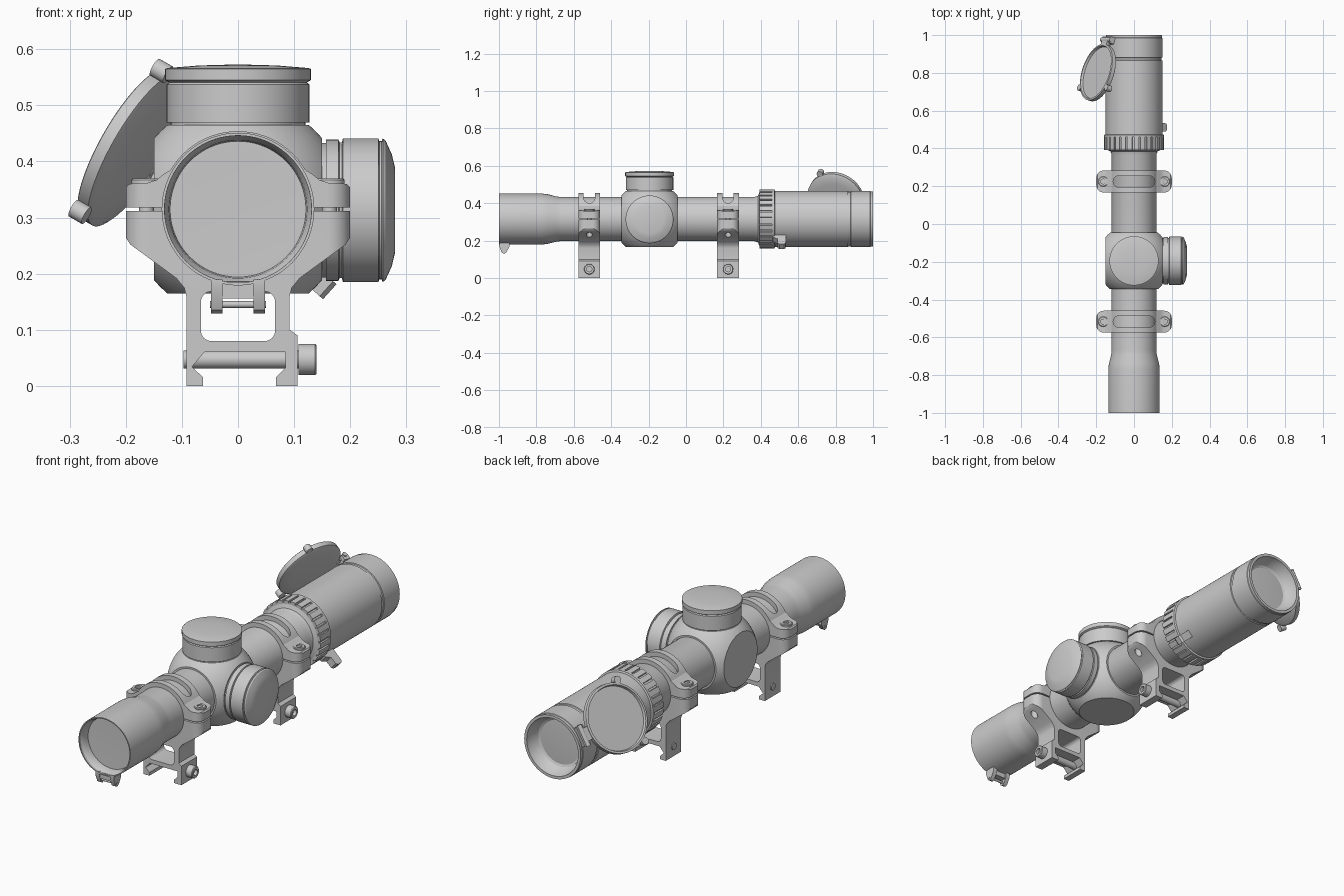
import bpy, bmesh
from math import cos, sin, pi, radians
from mathutils import Matrix, Vector

if "Cube" in bpy.data.objects:
    bpy.data.objects.remove(bpy.data.objects["Cube"])

CZ = 0.315           # height of the optical axis
TY = -0.195          # turret position along the tube
RX = Matrix.Rotation(radians(90), 4, 'Y')     # local z -> world x
RY = Matrix.Rotation(radians(-90), 4, 'X')    # local z -> world y
UP = Matrix.Rotation(radians(90), 4, 'X')     # local xy -> world xz


def T(x, y, z):
    return Matrix.Translation((x, y, z))


def finish(name, bm, m=Matrix()):
    bmesh.ops.remove_doubles(bm, verts=bm.verts, dist=1e-5)
    bmesh.ops.recalc_face_normals(bm, faces=bm.faces)
    bm.transform(m)
    me = bpy.data.meshes.new(name)
    bm.to_mesh(me)
    bm.free()
    ob = bpy.data.objects.new(name, me)
    bpy.context.collection.objects.link(ob)
    return ob


def lathe(name, prof, m=Matrix(), n=64):
    """Revolve (height, radius) points around local z."""
    bm = bmesh.new()
    rings = [[bm.verts.new((r * cos(2 * pi * i / n), r * sin(2 * pi * i / n), h))
              for i in range(n)] if r > 0 else [bm.verts.new((0, 0, h))] for h, r in prof]
    for a, b in zip(rings, rings[1:]):
        for i in range(n):
            j = (i + 1) % n
            vs = [a[i % len(a)], a[j % len(a)], b[j % len(b)], b[i % len(b)]]
            bm.faces.new(list(dict.fromkeys(vs)))
    return finish(name, bm, m)


def prism(name, pts, lo, hi, m=Matrix()):
    """Extrude an outline along local z."""
    bm = bmesh.new()
    a = [bm.verts.new((x, y, lo)) for x, y in pts]
    b = [bm.verts.new((x, y, hi)) for x, y in pts]
    bm.faces.new(a)
    bm.faces.new(b)
    for i in range(len(a)):
        j = (i + 1) % len(a)
        bm.faces.new((a[i], a[j], b[j], b[i]))
    return finish(name, bm, m)


def box(name, size, m):
    x, y, z = (s / 2 for s in size)
    return prism(name, [(-x, -y), (x, -y), (x, y), (-x, y)], -z, z, m)


def arc(cx, cy, r, a0, a1, n=24):
    return [(cx + r * cos(radians(a0 + (a1 - a0) * i / n)),
             cy + r * sin(radians(a0 + (a1 - a0) * i / n))) for i in range(n + 1)]


def round_rect(x, y, r, n=8):
    return (arc(x - r, y - r, r, 0, 90, n) + arc(r - x, y - r, r, 90, 180, n)
            + arc(r - x, r - y, r, 180, 270, n) + arc(x - r, r - y, r, 270, 360, n))


def boolean(ob, cutter, op='DIFFERENCE'):
    md = ob.modifiers.new("cut", 'BOOLEAN')
    md.operation, md.object, md.solver = op, cutter, 'EXACT'
    bpy.context.view_layer.objects.active = ob
    bpy.ops.object.modifier_apply(modifier=md.name)
    bpy.data.objects.remove(cutter)


# main tube, objective bell and eyepiece with recessed lenses
lathe("scope_tube", [
    (-0.945, 0), (-0.95, 0.11), (-0.95, 0.121), (-0.975, 0.123), (-0.99, 0.131), (-1, 0.131),
    (-1, 0.136), (-0.77, 0.136), (-0.74, 0.133), (-0.69, 0.12), (-0.67, 0.118), (0.365, 0.118),
    (0.385, 0.125), (0.395, 0.15), (0.46, 0.15), (0.46, 0.158), (0.472, 0.158), (0.475, 0.15),
    (0.865, 0.15), (0.867, 0.146), (0.88, 0.146), (0.882, 0.15), (0.985, 0.15), (0.987, 0.148),
    (1, 0.148), (1, 0.135), (0.975, 0.13), (0.945, 0.113), (0.94, 0.103), (0.945, 0)],
    T(0, 0, CZ) @ RY, 80)

# magnification ring with grip slots
N = 28
grip = []
for i in range(N):
    for f, r in ((0, 0.158), (0.36, 0.158), (0.72, 0.158), (0.74, 0.149), (0.98, 0.149)):
        a = 2 * pi * (i + f) / N
        grip.append((r * cos(a), r * sin(a)))
prism("magnification_ring", grip, 0.392, 0.462, T(0, 0, CZ) @ RY)

# throw lever
prism("throw_lever", [(0.14, 0.46), (0.165, 0.465), (0.178, 0.49), (0.212, 0.49), (0.22, 0.5),
                      (0.22, 0.525), (0.212, 0.533), (0.165, 0.535), (0.14, 0.535)],
      -0.018, 0.018, T(0, 0, CZ) @ Matrix.Rotation(radians(42), 4, 'Y'))

# turret housing: a sphere cut flat on six sides
bm = bmesh.new()
bmesh.ops.create_uvsphere(bm, u_segments=64, v_segments=40, radius=0.196)
for ax in range(3):
    for s in (-1, 1):
        d = Vector((0, 0, 0))
        d[ax] = s
        res = bmesh.ops.bisect_plane(bm, geom=bm.verts[:] + bm.edges[:] + bm.faces[:], dist=1e-6,
                                     plane_co=d * 0.15, plane_no=d, clear_outer=True)
        bmesh.ops.holes_fill(bm, edges=[e for e in bm.edges if e.is_boundary], sides=0)
finish("turret_housing", bm, T(0, TY, CZ))

# elevation turret (top) and side turret
lathe("elevation_turret", [(0.14, 0), (0.14, 0.12), (0.154, 0.12), (0.154, 0.127), (0.222, 0.127),
                           (0.226, 0.123), (0.23, 0.13), (0.25, 0.13), (0.2515, 0.125),
                           (0.256, 0.07), (0.258, 0)], T(0, TY, CZ))
lathe("side_turret", [(0.14, 0), (0.14, 0.12), (0.157, 0.12), (0.157, 0.126), (0.179, 0.126),
                      (0.181, 0.121), (0.185, 0.121), (0.187, 0.128), (0.25, 0.128), (0.252, 0.123),
                      (0.256, 0.123), (0.258, 0.128), (0.263, 0.124), (0.274, 0.1), (0.28, 0.075),
                      (0.28, 0)], T(0, TY, CZ - 0.002) @ RX)

# mounting rings: cap, base, screws and cross bolt
CAP_SIDE = [(0.2, 0.318), (0.2, 0.354), (0.194, 0.36), (0.16, 0.362), (0.145, 0.367), (0.132, 0.378)]
BASE = [(-0.2, 0.312), (-0.2, 0.264), (-0.192, 0.252), (-0.11, 0.192), (-0.096, 0.175),
        (-0.092, 0.16), (-0.092, 0), (-0.062, 0), (-0.062, 0.015), (-0.082, 0.034), (-0.06, 0.06),
        (0.085, 0.06), (0.085, 0.033), (0.068, 0.016), (0.068, 0), (0.106, 0), (0.106, 0.09),
        (0.092, 0.1), (0.092, 0.16), (0.096, 0.175), (0.11, 0.192), (0.192, 0.252),
        (0.2, 0.264), (0.2, 0.312)]
for tag, y in (("front", -0.517), ("rear", 0.225)):
    place = T(0, y, 0) @ UP
    cap = prism(tag + "_ring_cap", CAP_SIDE + arc(0, CZ, 0.139, 30, 150)
                + [(-x, z) for x, z in reversed(CAP_SIDE)]
                + arc(0, CZ, 0.118, 178.5, 1.5, 40), -0.058, 0.058, place)
    base = prism(tag + "_ring_base", BASE + arc(0, CZ, 0.118, -1.5, -178.5, 40),
                 -0.058, 0.058, place)
    for ob in (cap, base):
        boolean(ob, prism("plan", round_rect(0.2, 0.058, 0.04), -0.1, 0.6, T(0, y, 0)), 'INTERSECT')
    boolean(cap, prism("slot", round_rect(0.11, 0.03, 0.029), 0.33, 0.6, T(0, y, 0)))
    boolean(base, prism("window", round_rect(0.066, 0.044, 0.018), -0.1, 0.1, T(0, y, 0.124) @ UP))
    for s, side in ((-1, "left"), (1, "right")):
        boolean(base, lathe("hole", [(0.1, 0), (0.1, 0.016), (0.27, 0.016), (0.27, 0)],
                            T(s * 0.163, y, 0), 24))
        lathe(f"{tag}_{side}_cap_screw", [(0.27, 0), (0.27, 0.013), (0.34, 0.013), (0.34, 0.027),
              (0.367, 0.027), (0.37, 0.024), (0.37, 0.013), (0.358, 0.013), (0.358, 0)],
              T(s * 0.163, y, 0), 24)
    lathe(tag + "_cross_bolt", [(-0.097, 0), (-0.097, 0.016), (0.108, 0.016), (0.108, 0.028),
                                (0.137, 0.028), (0.14, 0.025), (0.14, 0.014), (0.125, 0.014),
                                (0.125, 0)], T(0, y, 0.047) @ RX, 24)

# hinge under the objective bell
for s, side in ((-1, "left"), (1, "right")):
    prism(side + "_hinge_lug", [(-0.998, 0.19), (-0.998, 0.168), (-0.985, 0.135), (-0.972, 0.129),
                                (-0.96, 0.138), (-0.945, 0.165), (-0.945, 0.19)], -0.01, 0.01,
          T(s * 0.038, 0, 0) @ Matrix(((0, 0, 1, 0), (1, 0, 0, 0), (0, 1, 0, 0), (0, 0, 0, 1))))
box("hinge_block", (0.056, 0.04, 0.03), T(0, -0.972, 0.171))
lathe("hinge_pin", [(-0.05, 0), (-0.05, 0.006), (0.05, 0.006), (0.05, 0)],
      T(0, -0.975, 0.145) @ RX, 16)

# flip-open eyepiece cover, folded back along the left side
n, t, a = Vector((-0.866, 0, 0.5)), Vector((-0.5, 0, -0.866)), radians(16)
Y = Vector((0, 1, 0))
nn, d = n * cos(a) + Y * sin(a), n * sin(a) - Y * cos(a)
cover = T(-0.187, 0.8, 0.423) @ Matrix((t, d, nn)).transposed().to_4x4()
lathe("eyepiece_cover", [(-0.02, 0), (-0.018, 0.1), (-0.012, 0.145), (-0.006, 0.155), (0.016, 0.155),
                         (0.018, 0.152), (0.018, 0.145), (0.006, 0.141), (0.006, 0)], cover)
for s, side in ((-1, "upper"), (1, "lower")):
    lathe(side + "_cover_tab", [(-0.012, 0), (-0.012, 0.017), (0.016, 0.017), (0.016, 0)],
          cover @ T(s * 0.145, 0.085, 0), 24)
box("cover_hinge_arm", (0.06, 0.04, 0.022), cover @ T(0, -0.162, 0.002))
hinge = T(n.x * 0.158, 0.972, CZ + n.z * 0.158) @ Matrix((t, d, nn)).transposed().to_4x4()
box("cover_hinge_base", (0.09, 0.035, 0.026), hinge)
lathe("cover_hinge_pin", [(-0.05, 0), (-0.05, 0.011), (0.05, 0.011), (0.05, 0)],
      hinge @ T(0, 0, 0.012) @ RX, 16)

# smooth shading with sharp edges kept
for ob in bpy.context.scene.objects:
    ob.select_set(True)
    bpy.context.view_layer.objects.active = ob
bpy.ops.object.shade_smooth_by_angle(angle=radians(25))
